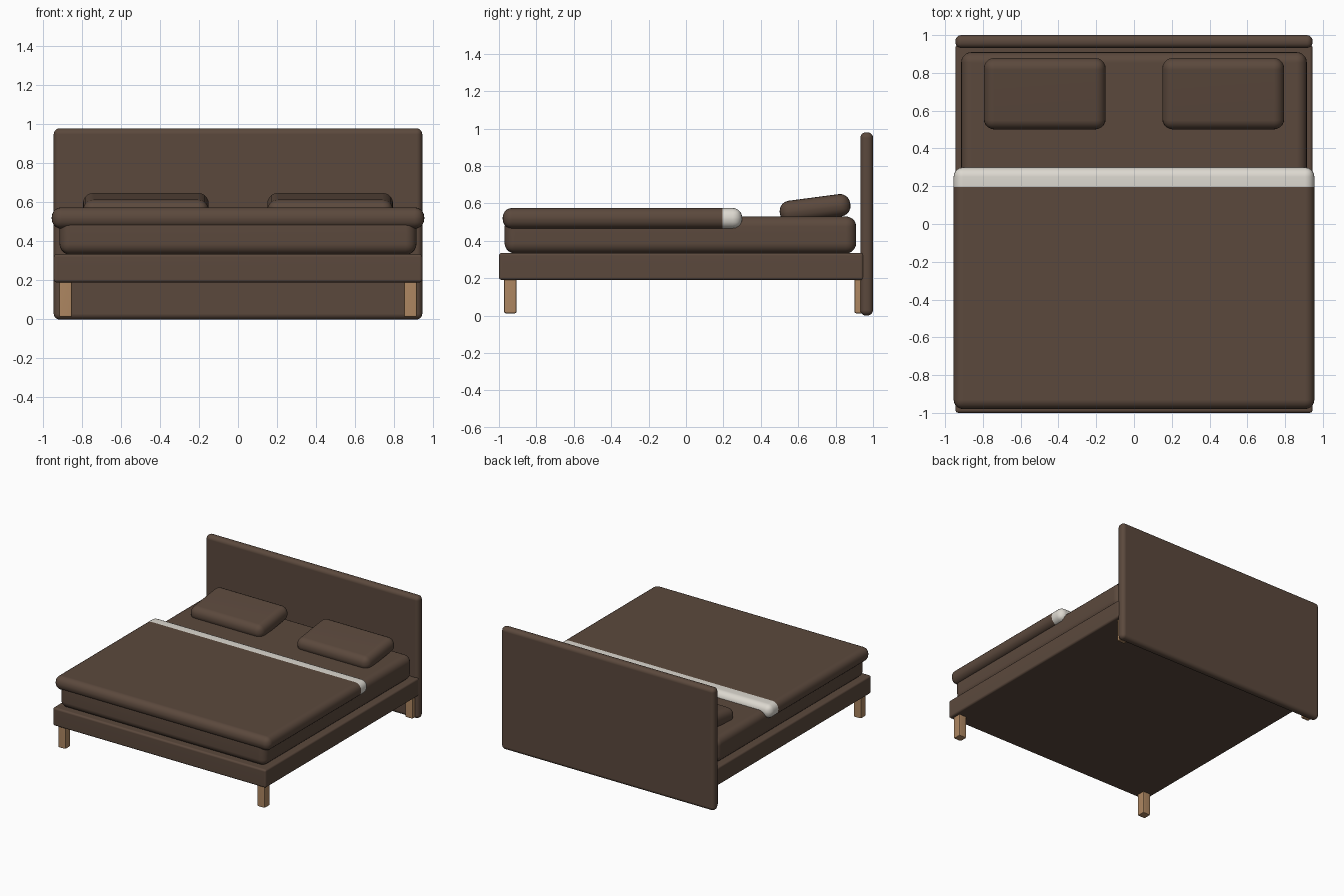
import bpy
import bmesh
import math
from mathutils import Matrix, Vector

default_cube = bpy.data.objects.get("Cube")
if default_cube:
    bpy.data.objects.remove(default_cube, do_unlink=True)


def make_material(name, rgb):
    mat = bpy.data.materials.new(name)
    mat.use_nodes = True
    colour = (*rgb, 1.0)
    mat.diffuse_color = colour
    mat.node_tree.nodes["Principled BSDF"].inputs["Base Color"].default_value = colour
    return mat


brown = make_material("dark_brown", (0.105, 0.066, 0.046))
wood = make_material("light_wood", (0.42, 0.24, 0.12))
white = make_material("off_white", (0.72, 0.69, 0.63))


def rounded_box(name, x, y, z, radius, mat, segments=5, tilt=0.0):
    """Box between the given x, y and z limits, with rounded edges."""
    limits = (x, y, z)
    size = [b - a for a, b in limits]
    centre = Vector([(a + b) / 2 for a, b in limits])
    bm = bmesh.new()
    bmesh.ops.create_cube(bm, size=1.0, matrix=Matrix.Diagonal((*size, 1.0)))
    bmesh.ops.bevel(bm, geom=bm.edges[:], offset=radius, offset_type='OFFSET',
                    segments=segments, profile=0.5, affect='EDGES')
    mesh = bpy.data.meshes.new(name)
    bm.to_mesh(mesh)
    bm.free()
    mesh.materials.append(mat)
    obj = bpy.data.objects.new(name, mesh)
    obj.location = centre
    obj.rotation_euler.x = tilt
    bpy.context.collection.objects.link(obj)
    bpy.ops.object.select_all(action='DESELECT')
    obj.select_set(True)
    bpy.context.view_layer.objects.active = obj
    bpy.ops.object.shade_smooth_by_angle(angle=math.radians(35))
    # Keep the large faces flat in shading
    normals = obj.modifiers.new("face_normals", 'WEIGHTED_NORMAL')
    normals.keep_sharp = True
    return obj


# Frame and headboard
rounded_box("bed_frame", (-0.945, 0.945), (-1.0, 0.95), (0.19, 0.335), 0.015, brown, 3)
rounded_box("headboard", (-0.945, 0.945), (0.932, 1.0), (0.0, 0.98), 0.03, brown)

# Bedding
rounded_box("mattress", (-0.915, 0.915), (-0.97, 0.91), (0.332, 0.53), 0.055, brown)
rounded_box("blanket", (-0.955, 0.955), (-0.98, 0.245), (0.465, 0.575), 0.05, brown)
rounded_box("blanket_fold", (-0.955, 0.955), (0.145, 0.30), (0.465, 0.575), 0.05, white)

# Pillows and legs on both sides
for side, label in ((1, "left"), (-1, "right")):
    def span(inner, outer):
        return tuple(sorted((side * inner, side * outer)))

    rounded_box(f"{label}_pillow", span(0.15, 0.795), (0.50, 0.88), (0.512, 0.632),
                0.055, brown, 5, math.radians(7.5))
    for end, y in (("front", (-0.973, -0.905)), ("back", (0.90, 0.968))):
        rounded_box(f"{end}_{label}_leg", span(0.85, 0.918), y, (0.012, 0.2),
                    0.01, wood, 2)
